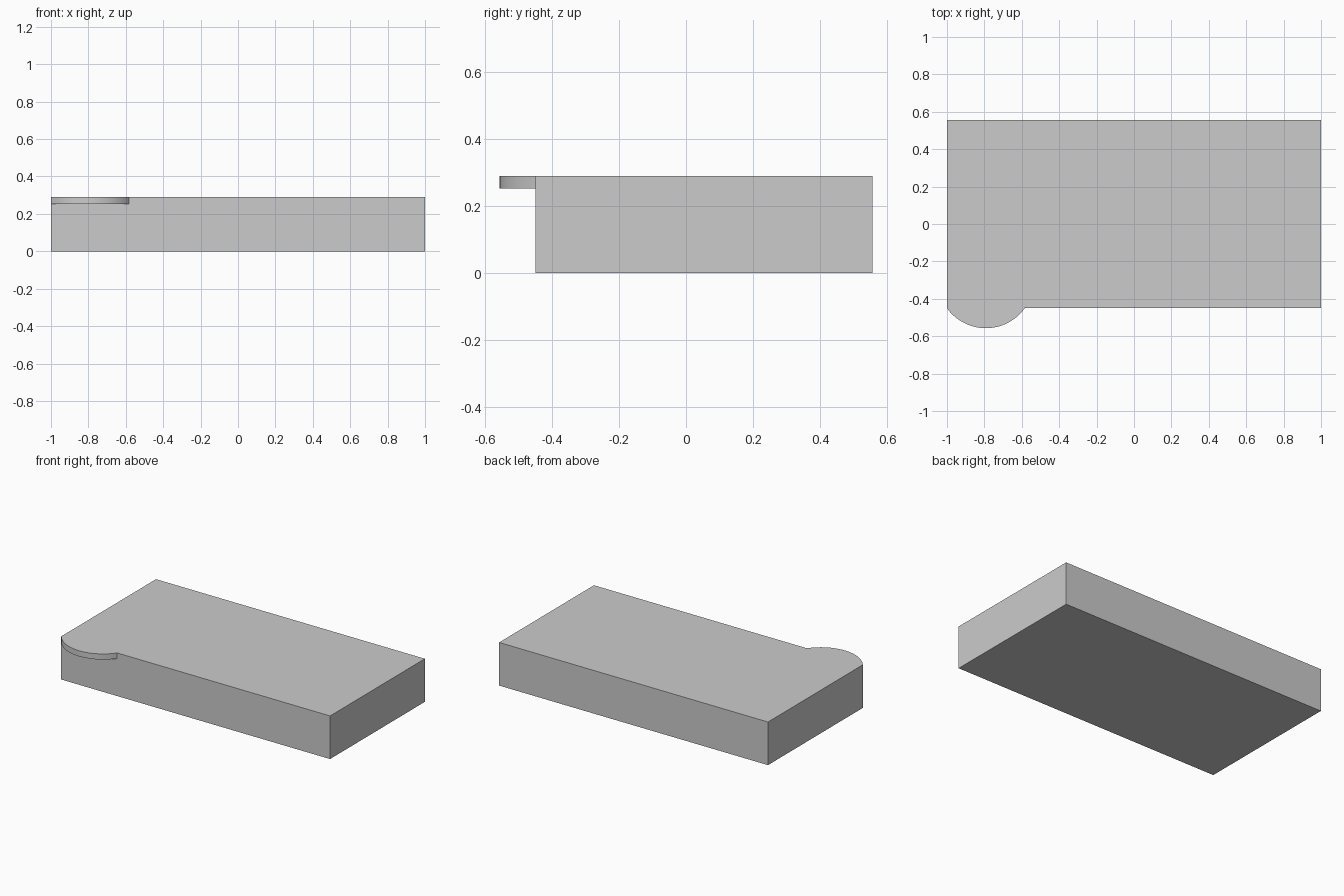
import bpy, bmesh, math

if "Cube" in bpy.data.objects:
    bpy.data.objects.remove(bpy.data.objects["Cube"], do_unlink=True)

# Single plain grey
grey = bpy.data.materials.new("plain_grey")
grey.use_nodes = True
colour = (0.6, 0.6, 0.6, 1)
grey.diffuse_color = colour
grey.node_tree.nodes["Principled BSDF"].inputs["Base Color"].default_value = colour

FRONT, BACK, TOP = -0.45, 0.557, 0.29


def prism(name, outline, bottom, top):
    """Extrude a flat outline upwards into a closed solid."""
    bm = bmesh.new()
    face = bm.faces.new([bm.verts.new((x, y, bottom)) for x, y in outline])
    result = bmesh.ops.extrude_face_region(bm, geom=[face], use_keep_orig=True)
    verts = [v for v in result["geom"] if isinstance(v, bmesh.types.BMVert)]
    bmesh.ops.translate(bm, verts=verts, vec=(0, 0, top - bottom))
    bmesh.ops.recalc_face_normals(bm, faces=bm.faces)
    mesh = bpy.data.meshes.new(name)
    bm.to_mesh(mesh)
    bm.free()
    mesh.materials.append(grey)
    obj = bpy.data.objects.new(name, mesh)
    bpy.context.collection.objects.link(obj)
    return obj


# Main slab
prism("slab", [(-1, FRONT), (1, FRONT), (1, BACK), (-1, BACK)], 0, TOP)

# Thin rounded lip at the top of the front edge, a circular segment
half_width, depth, steps = 0.208, 0.107, 32
radius = (half_width ** 2 + depth ** 2) / (2 * depth)
centre_x, centre_y = -1 + half_width, FRONT - depth + radius
sweep = math.asin(half_width / radius)
angles = [sweep * (2 * i / steps - 1) for i in range(steps + 1)]
arc = [(centre_x + radius * math.sin(a), centre_y - radius * math.cos(a))
       for a in angles]
lip = prism("rounded_lip", arc, 0.252, TOP)

# Smooth the curved rim, keep its edges sharp
bpy.ops.object.select_all(action='DESELECT')
lip.select_set(True)
bpy.context.view_layer.objects.active = lip
bpy.ops.object.shade_smooth_by_angle(angle=math.radians(30))
